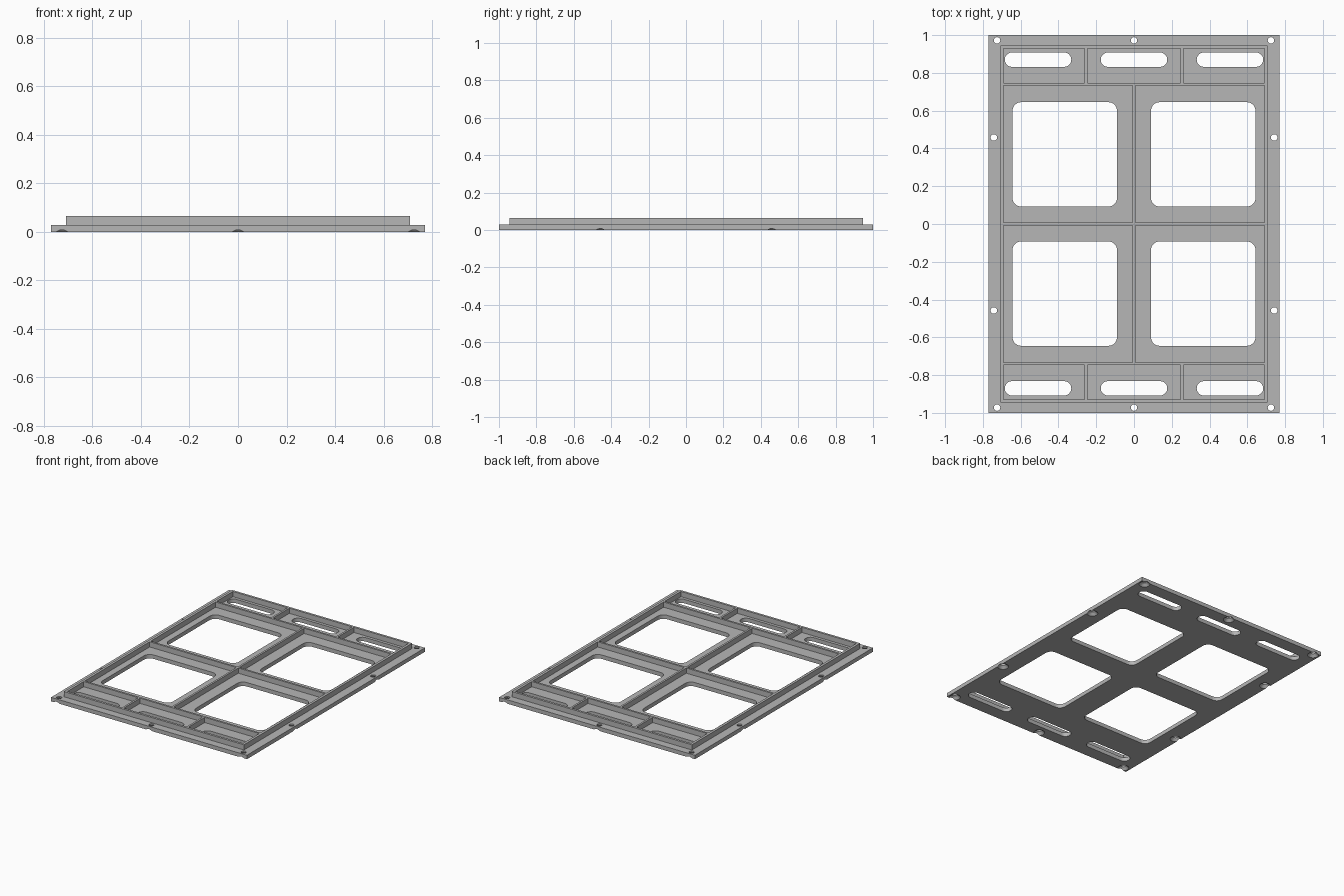
import bpy, bmesh, math

cube = bpy.data.objects.get("Cube")
if cube:
    bpy.data.objects.remove(cube, do_unlink=True)

PLATE_Z, TOP_Z = 0.028, 0.065   # flange top, rib top
RIB = 0.007                     # half thickness of the ribs

grey = bpy.data.materials.new("plain grey")
grey.use_nodes = True
colour = (0.47, 0.47, 0.47, 1)
grey.diffuse_color = colour
grey.node_tree.nodes["Principled BSDF"].inputs["Base Color"].default_value = colour


def rounded(x0, x1, y0, y1, r, steps=8):
    """Outline of a rectangle with optional round corners."""
    if r == 0:
        return [(x0, y0), (x1, y0), (x1, y1), (x0, y1)]
    pts = []
    corners = [(x1 - r, y1 - r), (x0 + r, y1 - r), (x0 + r, y0 + r), (x1 - r, y0 + r)]
    for i, (cx, cy) in enumerate(corners):
        for s in range(steps + 1):
            a = math.pi / 2 * (i + s / steps)
            pts.append((cx + r * math.cos(a), cy + r * math.sin(a)))
    return pts


def add_prism(bm, pts, z0, z1):
    """Extrude an outline between two heights."""
    face = bm.faces.new([bm.verts.new((x, y, z0)) for x, y in pts])
    top = bmesh.ops.extrude_face_region(bm, geom=[face])["geom"]
    for v in top:
        if isinstance(v, bmesh.types.BMVert):
            v.co.z = z1


def add_lathe(bm, x, y, profile, sides=32):
    """Stack rings of (radius, height) into a closed turned solid."""
    rings = []
    for r, z in profile:
        angles = [math.tau * i / sides for i in range(sides)]
        rings.append([bm.verts.new((x + r * math.cos(a), y + r * math.sin(a), z)) for a in angles])
    for lo, hi in zip(rings, rings[1:]):
        for i in range(sides):
            j = (i + 1) % sides
            bm.faces.new((lo[i], lo[j], hi[j], hi[i]))
    bm.faces.new(rings[0])
    bm.faces.new(rings[-1])


def finish(bm, name):
    bmesh.ops.recalc_face_normals(bm, faces=bm.faces)
    mesh = bpy.data.meshes.new(name)
    bm.to_mesh(mesh)
    bm.free()
    mesh.materials.append(grey)
    obj = bpy.data.objects.new(name, mesh)
    bpy.context.collection.objects.link(obj)
    return obj


def combine(body, tool, operation):
    """Apply a boolean, then discard the helper."""
    tool.hide_render = True
    mod = body.modifiers.new("boolean", 'BOOLEAN')
    mod.operation, mod.solver, mod.object = operation, 'EXACT', tool
    bpy.context.view_layer.objects.active = body
    bpy.ops.object.modifier_apply(modifier=mod.name)
    bpy.data.objects.remove(tool, do_unlink=True)


# Flat base plate with a raised block on it
bm = bmesh.new()
add_prism(bm, rounded(-0.77, 0.77, -1, 1, 0), 0, PLATE_Z)
panel = finish(bm, "ribbed_panel")
bm = bmesh.new()
add_prism(bm, rounded(-0.708, 0.708, -0.945, 0.945, 0), 0.01, TOP_Z)
combine(panel, finish(bm, "raised_block"), 'UNION')

# Pockets leave the rim and thin ribs standing
bm = bmesh.new()
for sy in (-1, 1):
    def pocket(x0, x1, y0, y1):
        lo, hi = sorted((sy * y0, sy * y1))
        add_prism(bm, rounded(x0, x1, lo, hi, 0), PLATE_Z, TOP_Z + 0.1)
    for x0, x1 in ((-0.69, -RIB), (RIB, 0.69)):
        pocket(x0, x1, RIB, 0.733)
    for x0, x1 in ((-0.69, -0.261), (-0.247, 0.247), (0.261, 0.69)):
        pocket(x0, x1, 0.747, 0.929)
combine(panel, finish(bm, "pocket_cutters"), 'DIFFERENCE')

# Four windows and six end slots go right through
bm = bmesh.new()
for sy in (-1, 1):
    for sx in (-1, 1):
        xs, ys = sorted((sx * 0.09, sx * 0.643)), sorted((sy * 0.092, sy * 0.645))
        add_prism(bm, rounded(*xs, *ys, 0.046), -0.1, 0.2)
    for cx in (-0.508, 0, 0.508):
        add_prism(bm, rounded(cx - 0.176, cx + 0.176, sy * 0.87 - 0.038, sy * 0.87 + 0.038, 0.0379), -0.1, 0.2)
combine(panel, finish(bm, "opening_cutters"), 'DIFFERENCE')

# Screw holes around the flange, countersunk from below
bm = bmesh.new()
screw = [(0.056, -0.02), (0.017, 0.019), (0.017, 0.1)]
for s in (-1, 1):
    for x in (-0.725, 0, 0.725):
        add_lathe(bm, x, s * 0.972, screw)
    for y in (-0.458, 0.458):
        add_lathe(bm, s * 0.742, y, screw)
combine(panel, finish(bm, "screw_cutters"), 'DIFFERENCE')

# Smooth the round walls, keep the edges crisp
bpy.ops.object.select_all(action='DESELECT')
panel.select_set(True)
bpy.context.view_layer.objects.active = panel
bpy.ops.object.shade_smooth_by_angle(angle=math.radians(25))
